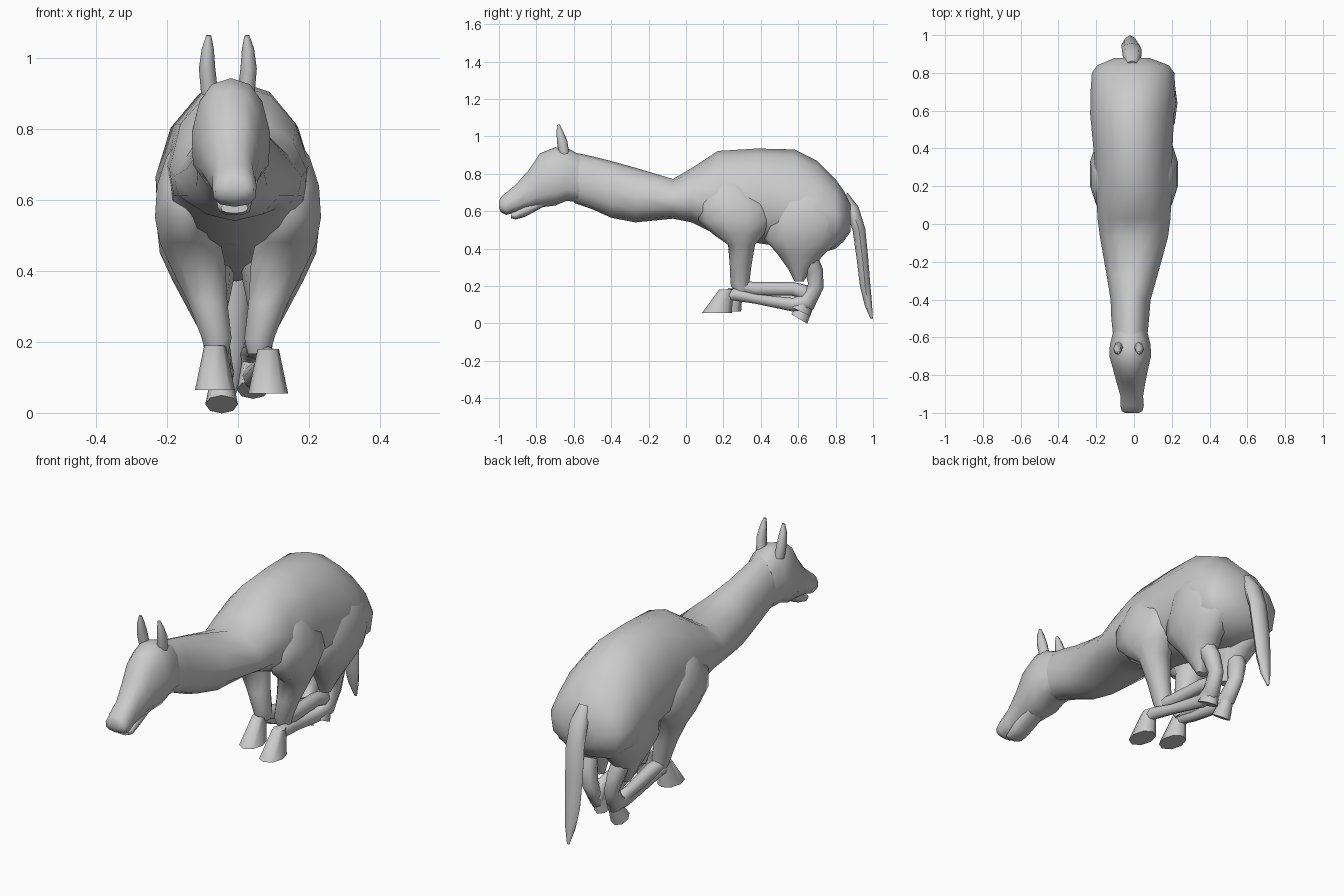
import bpy, bmesh, math
from mathutils import Vector

X, Y, Z = Vector((1, 0, 0)), Vector((0, 1, 0)), Vector((0, 0, 1))


def loft(name, rows, axis=None, sides=12, egg=0.0, power=1.0, angle=60):
    """Skin oval rings (x, y, z, half width, half depth) along a path."""
    bm = bmesh.new()
    pts = [Vector(r[:3]) for r in rows]
    rings = []
    for i, r in enumerate(rows):
        if axis:
            u, v = X, (Z if axis == Y else Y)
        else:
            t = (pts[min(i + 1, len(pts) - 1)] - pts[max(i - 1, 0)]).normalized()
            v = X.cross(t).normalized()
            u = t.cross(v).normalized()
        ring = []
        for k in range(sides):
            a = 2 * math.pi * k / sides
            c, s = math.cos(a), math.sin(a)
            c = math.copysign(abs(c) ** power, c)
            s = math.copysign(abs(s) ** power, s)
            ring.append(bm.verts.new(pts[i] + u * r[3] * s * (1 - egg * c) + v * r[4] * c))
        rings.append(ring)
    for p, q in zip(rings, rings[1:]):
        for k in range(sides):
            n = (k + 1) % sides
            bm.faces.new((p[k], p[n], q[n], q[k]))
    bm.faces.new(rings[0])
    bm.faces.new(rings[-1])
    bmesh.ops.recalc_face_normals(bm, faces=bm.faces)
    mesh = bpy.data.meshes.new(name)
    bm.to_mesh(mesh)
    bm.free()
    ob = bpy.data.objects.new(name, mesh)
    bpy.context.collection.objects.link(ob)
    bpy.ops.object.select_all(action='DESELECT')
    ob.select_set(True)
    bpy.context.view_layer.objects.active = ob
    bpy.ops.object.shade_smooth_by_angle(angle=math.radians(angle))
    return ob


def profile(name, stations, egg, power=1.0):
    """Loft along y from (y, x centre, half width, top z, bottom z)."""
    rows = [(x, y, (t + b) / 2, w, (t - b) / 2) for y, x, w, t, b in stations]
    return loft(name, rows, axis=Y, egg=egg, power=power)


# Neck, barrel and rump in one skin
profile("body", [(-.6, -.02, .09, .915, .645), (-.5, -.02, .10, .893, .61),
                 (-.4, -.018, .106, .868, .565), (-.27, -.01, .135, .832, .54),
                 (-.07, 0, .18, .772, .56), (.03, 0, .193, .83, .54),
                 (.17, 0, .20, .922, .47), (.38, -.005, .208, .935, .43),
                 (.58, -.01, .222, .93, .40), (.70, -.005, .225, .87, .37),
                 (.80, -.005, .218, .77, .40), (.84, -.005, .19, .715, .435),
                 (.88, -.01, .09, .645, .49)], .14, .95)

# Head, muzzle and lower jaw
profile("head", [(-.57, -.02, .09, .903, .648), (-.64, -.02, .108, .94, .655),
                 (-.70, -.02, .11, .942, .63), (-.78, -.018, .09, .91, .62),
                 (-.84, -.016, .076, .82, .613), (-.91, -.012, .06, .742, .595),
                 (-.96, -.01, .062, .70, .58), (-.99, -.01, .055, .675, .595),
                 (-1.0, -.01, .035, .655, .62)], .16, .82)
profile("lower_jaw", [(-.76, -.015, .055, .68, .625), (-.86, -.012, .05, .64, .57),
                      (-.91, -.01, .047, .60, .556), (-.935, -.01, .038, .592, .562)], 0, .85)

# Ears
for side, x, o in (("left", -.085, -1), ("right", .028, 1)):
    loft(side + "_ear", [(x - .005 * o, -.65, .90, .024, .027), (x + .002 * o, -.662, .97, .023, .028),
                         (x, -.675, 1.025, .017, .018),
                         (x - .003 * o, -.682, 1.062, .007, .007)], sides=8)

# Tail
loft("tail", [(-.01, .84, .68, .03, .03), (-.01, .89, .61, .05, .035),
              (-.012, .925, .5, .052, .034), (-.018, .943, .35, .05, .031),
              (-.02, .958, .2, .042, .028), (-.02, .975, .1, .028, .02),
              (-.02, .993, .025, .006, .006)], sides=8)

# Folded legs: fore legs tuck back, hind legs tuck forward
for side, s in (("left", -1), ("right", 1)):
    right = s > 0
    # Shoulder and forearm down to the knee
    loft(side + "_foreleg",
         [(.11 * s, .23, .80, .04, .04), (.135 * s, .235, .72, .07, .12),
          (.145 * s, .25, .64, .087, .19), (.15 * s, .265, .55, .088, .197),
          (.135 * s, .28, .48, .09, .14), (.115 * s, .297, .42, .083, .072),
          (.085 * s, .292, .31, .058, .058), (.06 * s, .288, .21, .044, .05),
          (.058 * s, .295, .165, .032, .038)], axis=Z, sides=10)
    # Fore cannon and hoof; the left one hangs lower
    if right:
        path = [(.06, .28, .2, .035, .03), (.055, .36, .185, .035, .037),
                (.045, .57, .185, .03, .037), (.042, .645, .165, .036, .042),
                (.042, .66, .12, .028, .03)]
        foot = [(.042, .65, .15, .03, .035), (.042, .61, .065, .045, .06)]
    else:
        path = [(-.06, .28, .19, .035, .03), (-.055, .36, .175, .035, .037),
                (-.05, .54, .13, .028, .03), (-.046, .62, .115, .036, .04),
                (-.046, .64, .08, .028, .03)]
        foot = [(-.046, .65, .1, .03, .035), (-.046, .605, .024, .046, .05)]
    loft(side + "_fore_cannon", path, sides=8)
    loft(side + "_fore_hoof", foot, sides=8)
    # Thigh tapering to the stifle
    loft(side + "_thigh",
         [(.10 * s, .63, .76, .06, .10), (.122 * s, .645, .65, .10, .18),
          (.12 * s, .64, .54, .11, .215), (.112 * s, .625, .45, .108, .205),
          (.098 * s, .615, .37, .085, .125), (.085 * s, .607, .29, .055, .06),
          (.075 * s, .605, .225, .03, .025)], axis=Z, sides=12)
    # Gaskin, hock and hind cannon
    hx, fy, z = (.085, .165, .055) if right else (-.065, .215, .065)
    loft(side + "_hind_shank",
         [(.095 * s, .65, .36, .05, .05), (.08 * s, .685, .28, .042, .048),
          (.062 * s, .695, .20, .036, .042), (.05 * s, .65, .115, .038, .05),
          (.045 * s, .57, .1, .03, .036), (hx * .8, .38, .13, .026, .026),
          (hx, fy + .09, z + .1, .03, .032), (hx, fy + .04, z + .09, .027, .03)], sides=8)
    # Level hind hoof with sloped front
    loft(side + "_hind_hoof", [(hx, fy + .05, z + .125, .03, .038),
                               (hx, fy, z, .056, .08)], axis=Z, sides=8)
